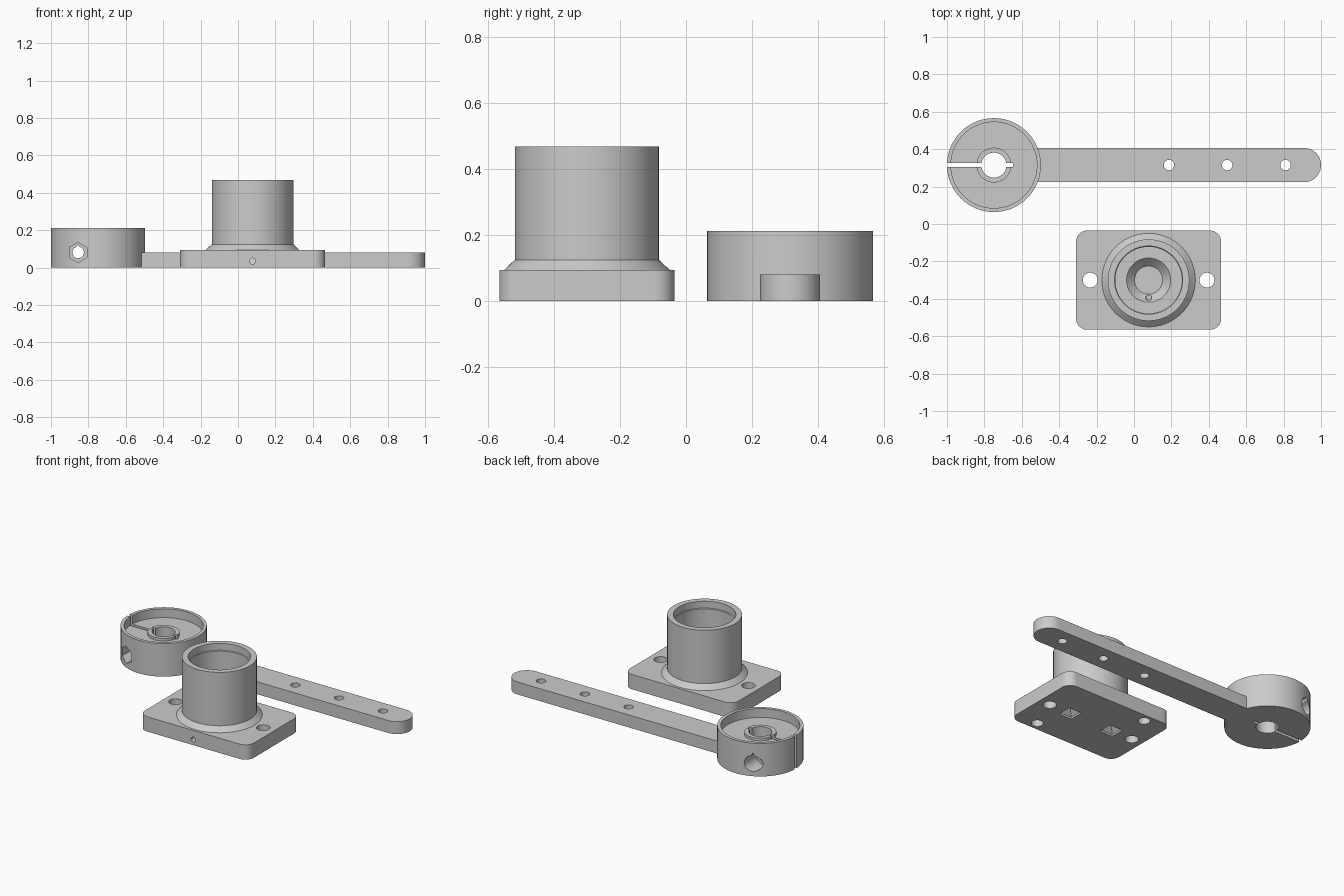
import bpy, bmesh
from math import sin, cos, pi, radians
from mathutils import Matrix, Vector

cube = bpy.data.objects.get("Cube")
if cube:
    bpy.data.objects.remove(cube, do_unlink=True)

grey = bpy.data.materials.new("plain grey")
grey.use_nodes = True
colour = (0.6, 0.6, 0.6, 1)
grey.diffuse_color = colour
grey.node_tree.nodes["Principled BSDF"].inputs["Base Color"].default_value = colour


def loft(name, rings, place=Matrix()):
    """Skin equal-length rings of points and cap both ends."""
    bm = bmesh.new()
    loops = [[bm.verts.new(place @ Vector(p)) for p in ring] for ring in rings]
    n = len(loops[0])
    for a, b in zip(loops, loops[1:]):
        for i in range(n):
            j = (i + 1) % n
            bm.faces.new((a[i], a[j], b[j], b[i]))
    bm.faces.new(loops[0][::-1])
    bm.faces.new(loops[-1])
    bmesh.ops.recalc_face_normals(bm, faces=bm.faces)
    mesh = bpy.data.meshes.new(name)
    bm.to_mesh(mesh)
    bm.free()
    mesh.materials.append(grey)
    obj = bpy.data.objects.new(name, mesh)
    bpy.context.collection.objects.link(obj)
    return obj


def lathe(name, x, y, profile, sides=72, turn=0.0):
    """Revolve (radius, z) points about the vertical through x, y."""
    angles = [2 * pi * i / sides + turn for i in range(sides)]
    rings = [[(x + r * cos(a), y + r * sin(a), z) for a in angles] for r, z in profile]
    return loft(name, rings)


def prism(name, outline, z0, z1):
    return loft(name, [[(x, y, z) for x, y in outline] for z in (z0, z1)])


def rounded(x0, x1, y0, y1, r, steps=12):
    """Rounded rectangle outline."""
    corners = [(x1 - r, y1 - r), (x0 + r, y1 - r), (x0 + r, y0 + r), (x1 - r, y0 + r)]
    return [(cx + r * cos(a), cy + r * sin(a))
            for k, (cx, cy) in enumerate(corners)
            for a in [pi / 2 * (k + i / steps) for i in range(steps + 1)]]


def hole_along_y(x, z, r, y0, y1, sides=24, teardrop=False):
    """Horizontal cutter; the teardrop adds a pointed roof."""
    ring = []
    for i in range(sides):
        a = 2 * pi * i / sides + pi / 2
        k = 1.35 if teardrop and i == 0 else 1.0
        ring.append((x + k * r * cos(a), z + k * r * sin(a)))
    return loft("cutter", [[(px, y, pz) for px, pz in ring] for y in (y0, y1)])


def combine(obj, other, operation):
    """Apply a boolean and discard the helper."""
    mod = obj.modifiers.new("boolean", "BOOLEAN")
    mod.operation = operation
    mod.solver = "EXACT"
    mod.object = other
    bpy.context.view_layer.objects.active = obj
    bpy.ops.object.modifier_apply(modifier=mod.name)
    bpy.data.objects.remove(other, do_unlink=True)


def finish(obj):
    bpy.ops.object.select_all(action="DESELECT")
    obj.select_set(True)
    bpy.context.view_layer.objects.active = obj
    bpy.ops.object.shade_smooth_by_angle(angle=radians(25))


# Socket base: rounded plate with a flared tube
bx, by = 0.078, -0.3
base = prism("socket_base", rounded(-0.31, 0.466, -0.565, -0.035, 0.06), 0, 0.095)
tube = lathe("tube", bx, by, [(0.25, 0.05), (0.25, 0.095), (0.218, 0.125), (0.218, 0.468)])
combine(base, tube, "UNION")

# Stepped bore with a conical seat
bore = lathe("cutter", bx, by,
             [(0.075, 0.015), (0.118, 0.06), (0.178, 0.06), (0.178, 0.42), (0.182, 0.424), (0.182, 0.6)])
combine(base, bore, "DIFFERENCE")

# Screw holes, blind pin holes and square pits, in opposite pairs
for side in (-1, 1):
    combine(base, lathe("cutter", bx + side * 0.312, by, [(0.04, -0.1), (0.04, 0.2)], 32), "DIFFERENCE")
    combine(base, lathe("cutter", bx + side * 0.23, by - side * 0.21,
                        [(0.036, -0.1), (0.036, 0.05)], 32), "DIFFERENCE")
    combine(base, lathe("cutter", bx + side * 0.156, by,
                        [(0.065, -0.02), (0.065, 0.012), (0.02, 0.045)], 4, pi / 4), "DIFFERENCE")

# Wire hole from the front edge into the seat
combine(base, hole_along_y(bx, 0.035, 0.016, -0.7, -0.35), "DIFFERENCE")
finish(base)

# Clamp lever: dished disc with a hub, joined to a flat arm
dx, dy = -0.749, 0.315
lever = lathe("clamp_lever", dx, dy,
              [(0.251, 0), (0.251, 0.212), (0.23, 0.212), (0.23, 0.155), (0.093, 0.155), (0.093, 0.172)])
arm = prism("arm", rounded(-0.6, 1, dy - 0.091, dy + 0.091, 0.09), 0, 0.08)
combine(lever, arm, "UNION")

# Shaft bore, clamping slit and arm holes
combine(lever, lathe("cutter", dx, dy, [(0.067, -0.1), (0.067, 0.4)], 48), "DIFFERENCE")
slit = prism("cutter", [(-1.1, dy - 0.011), (-0.647, dy - 0.011), (-0.647, dy + 0.011), (-1.1, dy + 0.011)],
             -0.1, 0.4)
combine(lever, slit, "DIFFERENCE")
for x in (0.187, 0.498, 0.81):
    combine(lever, lathe("cutter", x, dy, [(0.028, -0.1), (0.028, 0.2)], 32), "DIFFERENCE")

# Clamp bolt: through hole, hexagonal nut pocket in front, head pocket behind
px, pz = -0.855, 0.081
combine(lever, hole_along_y(px, pz, 0.031, -0.1, 0.7, teardrop=True), "DIFFERENCE")
combine(lever, hole_along_y(px, pz, 0.054, -0.1, dy - 0.12, sides=6), "DIFFERENCE")
combine(lever, hole_along_y(px, pz, 0.05, dy + 0.12, 0.7, teardrop=True), "DIFFERENCE")
finish(lever)
